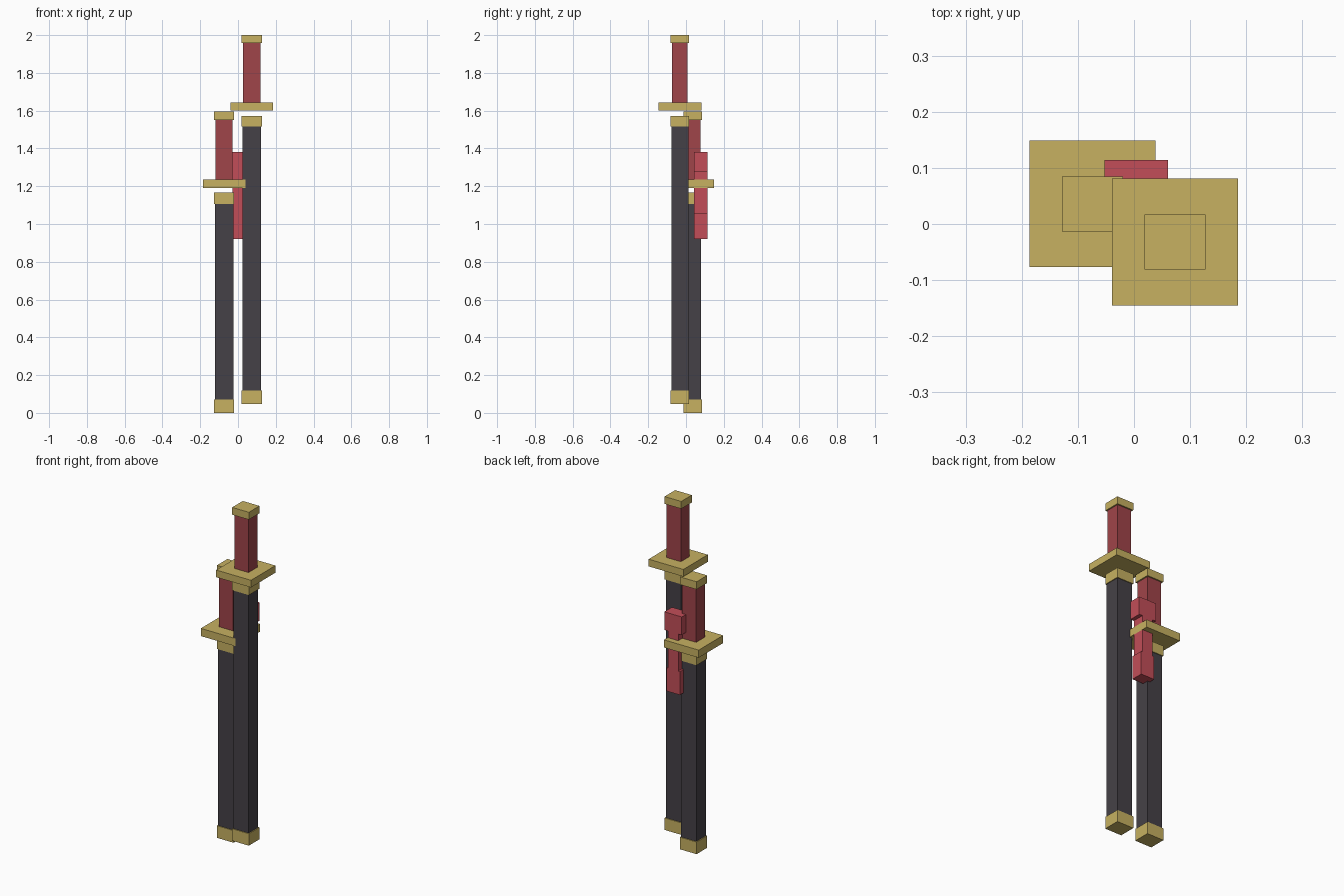
import bpy

cube = bpy.data.objects.get("Cube")
if cube:
    bpy.data.objects.remove(cube, do_unlink=True)


def material(name, color):
    m = bpy.data.materials.new(name)
    m.use_nodes = True
    m.diffuse_color = (*color, 1)
    bsdf = next(n for n in m.node_tree.nodes if n.type == 'BSDF_PRINCIPLED')
    bsdf.inputs["Base Color"].default_value = (*color, 1)
    return m


GOLD = material("gold fittings", (0.57, 0.44, 0.12))
RED = material("dark red grip", (0.35, 0.058, 0.068))
SASH = material("bright red cord", (0.54, 0.076, 0.098))
DARK = material("dark scabbard", (0.06, 0.053, 0.063))


def box(name, mat, center, size, z0, z1):
    """Upright box with a footprint centred on (x, y), from z0 to z1."""
    x, y = center
    bpy.ops.mesh.primitive_cube_add(size=1, location=(x, y, (z0 + z1) / 2))
    ob = bpy.context.object
    ob.name = name
    ob.scale = (size[0], size[1], z1 - z0)
    bpy.ops.object.transform_apply(location=False, rotation=False, scale=True)
    ob.data.materials.append(mat)
    return ob


CAP = (0.108, 0.098)


def sword(prefix, center, base, tip_top, collar, guard, pommel):
    """Sheathed sword: scabbard with end fittings, guard, grip and pommel."""
    box(prefix + "_scabbard", DARK, center, (0.098, 0.088), tip_top - 0.01, collar[0] + 0.01)
    box(prefix + "_scabbard_tip", GOLD, center, CAP, base, tip_top)
    box(prefix + "_scabbard_collar", GOLD, center, CAP, *collar)
    box(prefix + "_guard", GOLD, center, (0.225, 0.226), *guard)
    box(prefix + "_grip", RED, center, (0.092, 0.082), guard[1] - 0.01, pommel[0] + 0.01)
    box(prefix + "_pommel", GOLD, center, CAP, *pommel)


# Long sword in front, short sword behind
sword("long_sword", (0.073, -0.032), 0.048, 0.118, (1.515, 1.573), (1.60, 1.642), (1.957, 2.0))
sword("short_sword", (-0.074, 0.036), 0.0, 0.071, (1.106, 1.166), (1.19, 1.235), (1.55, 1.595))

# Cord bundle tying the swords together at the back
DEPTH = 0.071
box("cord_knot", SASH, (0.004, 0.079), (0.113, DEPTH), 1.274, 1.38)
box("cord_strap", SASH, (0.004, 0.079), (0.068, DEPTH), 1.057, 1.274)
box("cord_tassel", SASH, (0.003, 0.079), (0.088, DEPTH), 0.92, 1.057)
